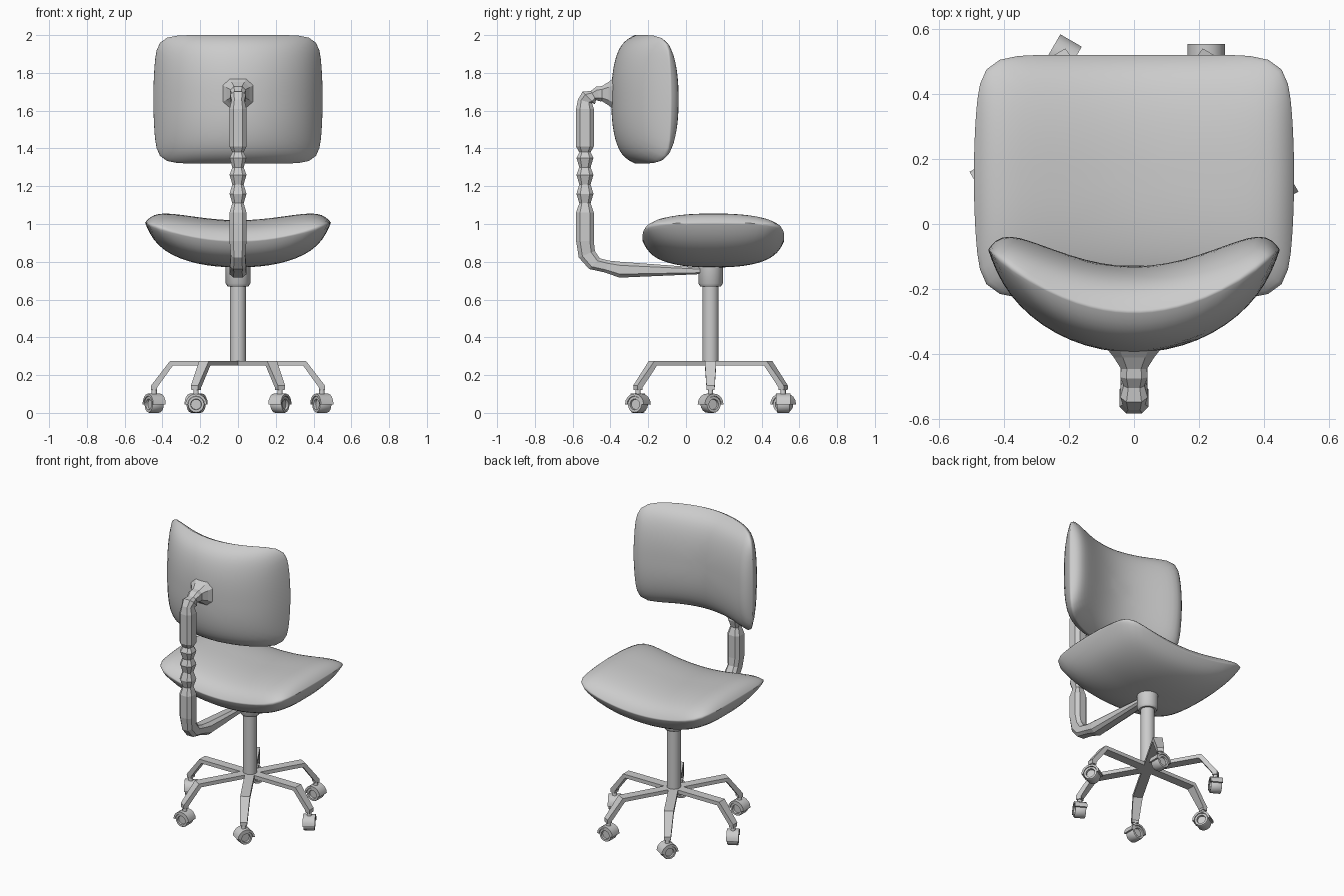
import bpy, bmesh
from math import sin, cos, pi, radians
from mathutils import Vector, Matrix

if "Cube" in bpy.data.objects:
    bpy.data.objects.remove(bpy.data.objects["Cube"])

HUB = Vector((0, 0.13, 0))


def make(name, verts, faces, smooth_angle=None, matrix=None):
    me = bpy.data.meshes.new(name)
    me.from_pydata([tuple(v) for v in verts], [], faces)
    bm = bmesh.new()
    bm.from_mesh(me)
    bmesh.ops.recalc_face_normals(bm, faces=bm.faces)
    bm.to_mesh(me)
    bm.free()
    ob = bpy.data.objects.new(name, me)
    bpy.context.collection.objects.link(ob)
    if matrix:
        ob.matrix_world = matrix
    if smooth_angle:
        bpy.ops.object.select_all(action='DESELECT')
        ob.select_set(True)
        bpy.context.view_layer.objects.active = ob
        bpy.ops.object.shade_smooth_by_angle(angle=radians(smooth_angle))
    return ob


def loft(name, rings, smooth_angle=None, matrix=None):
    """Skin a list of equal-length rings and cap both ends."""
    n = len(rings[0])
    verts = [p for ring in rings for p in ring]
    faces = [(i * n + j, i * n + (j + 1) % n, (i + 1) * n + (j + 1) % n, (i + 1) * n + j)
             for i in range(len(rings) - 1) for j in range(n)]
    faces += [tuple(range(n)), tuple(range(len(verts) - n, len(verts)))]
    return make(name, verts, faces, smooth_angle, matrix)


def lathe(name, profile, sides, place, matrix=None):
    """Turn (radius, height) pairs; place maps local coordinates to the axis wanted."""
    rings = [[place(r * cos(2 * pi * j / sides), r * sin(2 * pi * j / sides), h)
              for j in range(sides)] for r, h in profile]
    return loft(name, rings, 40, matrix)


def cushion(name, a, b, camber, up, down, place):
    """Rounded-rectangle pad, curved across its width, with a full rounded edge."""
    seg, rad, n = 72, 14, 9
    rings = []
    for i in range(1, 2 * rad):
        phi = pi * i / (2 * rad)
        r = sin(phi)
        side = up if i < rad else -down
        ring = []
        for j in range(seg):
            t = 2 * pi * (j + 0.5) / seg
            c, s = cos(t), sin(t)
            k = r * (abs(c) ** n + abs(s) ** n) ** (-1 / n)
            u, v = k * c, k * s
            thick = max(0, (1 - abs(u) ** 4) * (1 - abs(v) ** 2.5) * (1 - r ** 16)) ** 0.5
            if i == rad:
                thick = 0
            x = a * u * (1 - 0.05 * v * v)
            ring.append(place(x, b * v, camber * x * x + side * thick))
        rings.append(ring)
    return loft(name, rings, 60)


# Seat and backrest
cushion("seat", 0.492, 0.375, 0.4, 0.11, 0.14, lambda x, y, h: (x, y + 0.145, h + 0.91))
cushion("backrest", 0.448, 0.34, 0.95, 0.14, 0.125, lambda x, y, h: (x, h - 0.27, y + 1.66))

# Centre column with collar
lathe("column", [(0.043, 0.25), (0.043, 0.7)], 20, lambda x, y, h: (x, y + HUB.y, h))
lathe("collar", [(0.055, 0.67), (0.065, 0.685), (0.065, 0.79)], 20,
      lambda x, y, h: (x, y + HUB.y, h))


# Back support arm: (y, z, travel angle, half width, half thickness)
path = [(0.13, 0.752, 180, 0.03, 0.015), (0.06, 0.752, 180, 0.033, 0.018),
        (-0.35, 0.758, 178, 0.045, 0.042), (-0.42, 0.775, 160, 0.040, 0.033),
        (-0.485, 0.79, 135, 0.042, 0.040), (-0.525, 0.84, 112, 0.038, 0.046),
        (-0.535, 0.91, 90, 0.045, 0.047), (-0.535, 1.06, 90, 0.045, 0.047)]
# Bellows section of the arm
for i, z in enumerate((1.11, 1.16, 1.21, 1.26, 1.30, 1.35, 1.38)):
    w = 0.045 if i % 2 else 0.030
    path.append((-0.535, z, 90, w, w))
path += [(-0.535, 1.41, 90, 0.045, 0.047), (-0.535, 1.61, 90, 0.045, 0.047),
         (-0.535, 1.65, 75, 0.034, 0.038), (-0.515, 1.668, 45, 0.042, 0.046),
         (-0.49, 1.68, 30, 0.032, 0.028), (-0.465, 1.688, 15, 0.042, 0.040),
         (-0.445, 1.69, 0, 0.040, 0.040), (-0.41, 1.69, 0, 0.062, 0.062),
         (-0.385, 1.69, 0, 0.082, 0.082), (-0.36, 1.69, 0, 0.082, 0.082)]
octagon = [(1, -.55), (1, .55), (.55, 1), (-.55, 1), (-1, .55), (-1, -.55), (-.55, -1), (.55, -1)]
loft("back_support_arm", [[(p * w, y + q * h * sin(radians(t)), z - q * h * cos(radians(t)))
                           for p, q in octagon] for y, z, t, w, h in path])

# Six legs with casters
leg_rings = [[(ti, -w, tz), (ti, w, tz), (bi, w, bz), (bi, -w, bz)]
             for ti, tz, bi, bz, w in ((0, .275, 0, .25, .03), (.36, .275, .345, .25, .03),
                                       (.46, .145, .428, .135, .022),
                                       (.46, .12, .428, .12, .020))]
wheel_profile = [(.027, -.022), (.029, -.034), (.042, -.034), (.045, -.028),
                 (.045, .028), (.042, .034), (.029, .034), (.027, .022)]
arch = [pi * i / 8 for i in range(9)]
hood_rings = [[(-.038, R * cos(t), R * sin(t)), (.038, R * cos(t), R * sin(t)),
               (.038, S * cos(t), S * sin(t)), (-.038, S * cos(t), S * sin(t))]
              for t in arch for R, S in ((.057, .044),)]
for i in range(6):
    turn = Matrix.Translation(HUB) @ Matrix.Rotation(i * pi / 3, 4, 'Z')
    loft(f"leg_{i + 1}", leg_rings, None, turn)
    lathe(f"caster_stem_{i + 1}", [(.018, .09), (.014, .105), (.014, .13)], 10,
          lambda x, y, h: (x + .444, y, h), turn)
    caster = turn @ Matrix.Translation((.444, 0, .045)) @ Matrix.Rotation(pi / 6, 4, 'Z')
    lathe(f"caster_wheel_{i + 1}", wheel_profile, 16, lambda x, y, h: (h, x, y), caster)
    loft(f"caster_hood_{i + 1}", hood_rings, 40, caster)
